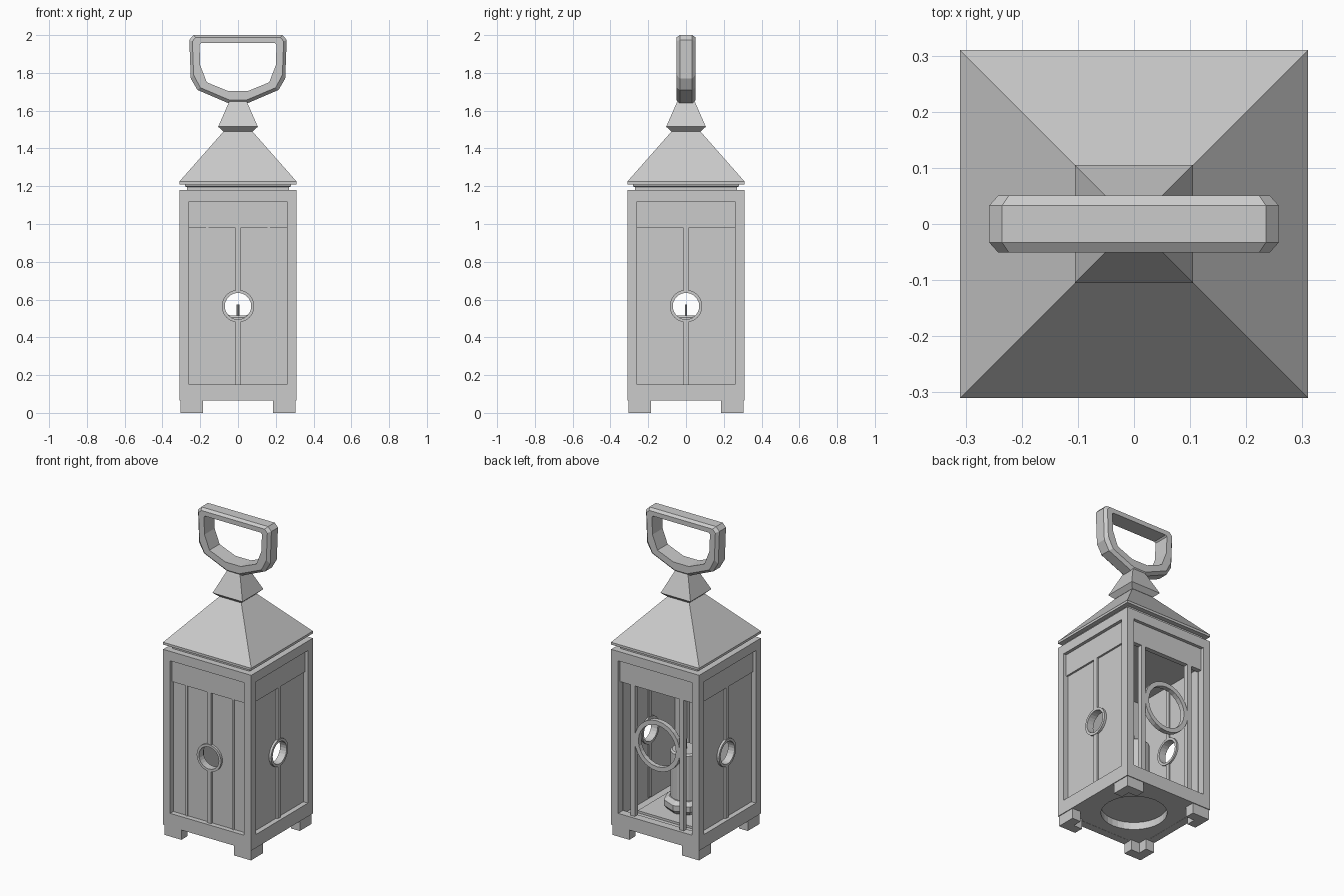
import bpy, bmesh
from math import cos, sin, pi, radians
from mathutils import Matrix

if "Cube" in bpy.data.objects:
    bpy.data.objects.remove(bpy.data.objects["Cube"])


def link(name, bm):
    bmesh.ops.remove_doubles(bm, verts=bm.verts, dist=1e-5)
    bmesh.ops.recalc_face_normals(bm, faces=bm.faces)
    mesh = bpy.data.meshes.new(name)
    bm.to_mesh(mesh)
    bm.free()
    ob = bpy.data.objects.new(name, mesh)
    bpy.context.collection.objects.link(ob)
    return ob


def rect(x0, x1, y0, y1):
    return [(x0, y0), (x1, y0), (x1, y1), (x0, y1)]


def circle(r, y=0, n=24):
    return [(r * cos(2 * pi * i / n), y + r * sin(2 * pi * i / n)) for i in range(n)]


def plate(name, outlines, thick, matrix):
    """Flat plate from an outline and optional holes, thickness centred on the matrix."""
    cu = bpy.data.curves.new(name + "_profile", 'CURVE')
    cu.dimensions, cu.fill_mode, cu.extrude = '2D', 'BOTH', thick / 2
    for pts in outlines:
        sp = cu.splines.new('POLY')
        sp.points.add(len(pts) - 1)
        for p, (x, y) in zip(sp.points, pts):
            p.co = (x, y, 0, 1)
        sp.use_cyclic_u = True
    tmp = bpy.data.objects.new(name + "_tmp", cu)
    bpy.context.collection.objects.link(tmp)
    dg = bpy.context.evaluated_depsgraph_get()
    mesh = bpy.data.meshes.new_from_object(tmp.evaluated_get(dg))
    bm = bmesh.new()
    bm.from_mesh(mesh)
    bm.transform(matrix)
    bpy.data.objects.remove(tmp)
    bpy.data.curves.remove(cu)
    bpy.data.meshes.remove(mesh)
    ob = link(name, bm)
    for p in ob.data.polygons:
        p.use_smooth = False
    return ob


def loft(name, rings, cap=True):
    """Skin closed rings of equal point count; capped, or joined end to start."""
    bm = bmesh.new()
    vs = [[bm.verts.new(p) for p in r] for r in rings]
    n, m = len(rings[0]), len(rings)
    for i in range(m - 1 if cap else m):
        a, b = vs[i], vs[(i + 1) % m]
        for j in range(n):
            bm.faces.new((a[j], a[(j + 1) % n], b[(j + 1) % n], b[j]))
    if cap:
        bm.faces.new(vs[0])
        bm.faces.new(vs[-1])
    return link(name, bm)


def squares(name, steps):
    return loft(name, [[(x, y, z) for x, y in rect(-h, h, -h, h)] for h, z in steps])


def rounds(name, steps, n):
    return loft(name, [[(x, y, z) for x, y in circle(r, 0, n)] for r, z in steps])


def wall(k, d):
    """Wall-plane matrix: side k (0 front, 1 right, 2 back, 3 left), centred d from the axis."""
    return Matrix.Rotation(k * pi / 2, 4, 'Z') @ Matrix.Translation((0, -d, 0)) @ Matrix.Rotation(pi / 2, 4, 'X')


def level(z):
    return Matrix.Translation((0, 0, z))


EYE = 0.565
for k, side in enumerate(("front", "right", "back", "left")):
    # Frame and upper panel on every side
    plate(side + "_frame", [rect(-.31, .31, .065, 1.18), rect(-.26, .26, .15, 1.12)], .05, wall(k, .285))
    plate(side + "_upper_panel", [rect(-.26, .26, .98, 1.12)], .03, wall(k, .275))
    # L-shaped corner foot
    foot = [(-.305, -.305), (-.185, -.305), (-.185, -.245), (-.245, -.245), (-.245, -.185), (-.305, -.185)]
    plate(side + "_foot", [foot], .07, Matrix.Rotation(k * pi / 2, 4, 'Z') @ level(.035))
    if side == "back":
        # Open side: two bars holding a large ring
        for s in (-1, 1):
            plate("back_bar", [rect(s * .172 - .015, s * .172 + .015, .14, .99)], .03, wall(k, .275))
        plate("back_ring", [circle(.16, .64), circle(.132, .64)], .03, wall(k, .275))
        continue
    # Closed side: pierced panel, central bar and small ring
    plate(side + "_panel", [rect(-.265, .265, .14, .99), circle(.072, EYE)], .02, wall(k, .268))
    plate(side + "_ring", [circle(.086, EYE), circle(.07, EYE)], .046, wall(k, .27))
    for z0, z1 in ((.14, EYE - .08), (EYE + .08, .985)):
        plate(side + "_bar", [rect(-.014, .014, z0, z1)], .04, wall(k, .27))
    if side == "front":
        for s in (-1, 1):
            plate("front_strip", [rect(s * .163 - .007, s * .163 + .007, .14, .985)], .034, wall(k, .268))

# Base with a round recess underneath, floor and ceiling
plate("base", [rect(-.27, .27, -.27, .27), circle(.19, 0, 32)], .05, level(.091))
squares("floor", [(.262, .112), (.262, .128)])
squares("floor_plate", [(.2, .127), (.2, .142)])
squares("ceiling", [(.265, 1.0), (.265, 1.03)])

# Candle in its octagonal holder
rounds("candle_holder", [(.11, .14), (.13, .165), (.13, .2), (.1, .22)], 8)
rounds("candle", [(.09, .2), (.09, .505), (.08, .515)], 16)
rounds("wick", [(.007, .51), (.007, .575)], 6)

# Neck, roof and cap
squares("neck", [(.27, 1.13), (.27, 1.195), (.28, 1.2), (.28, 1.215)])
squares("roof", [(.31, 1.21), (.31, 1.225), (.072, 1.495)])
squares("cap", [(.078, 1.49), (.105, 1.515), (.05, 1.64), (.04, 1.66)])

# Chamfered D-shaped handle
outer = [(.04, 1.635), (.215, 1.71), (.25, 1.77), (.258, 1.975), (.235, 2.0)]
inner = [(.055, 1.705), (.165, 1.75), (.2, 1.84), (.204, 1.95), (.195, 1.958)]


def mirrored(half, y):
    pts = half + [(-x, z) for x, z in reversed(half)]
    return [(x, y, z) for x, z in pts]


edge = [(a + (c - a) * .3, b + (d - b) * .3) for (a, b), (c, d) in zip(outer, inner)]
loft("handle", [mirrored(outer, -.033), mirrored(edge, -.051), mirrored(inner, -.051),
                mirrored(inner, .051), mirrored(edge, .051), mirrored(outer, .033)], cap=False)
